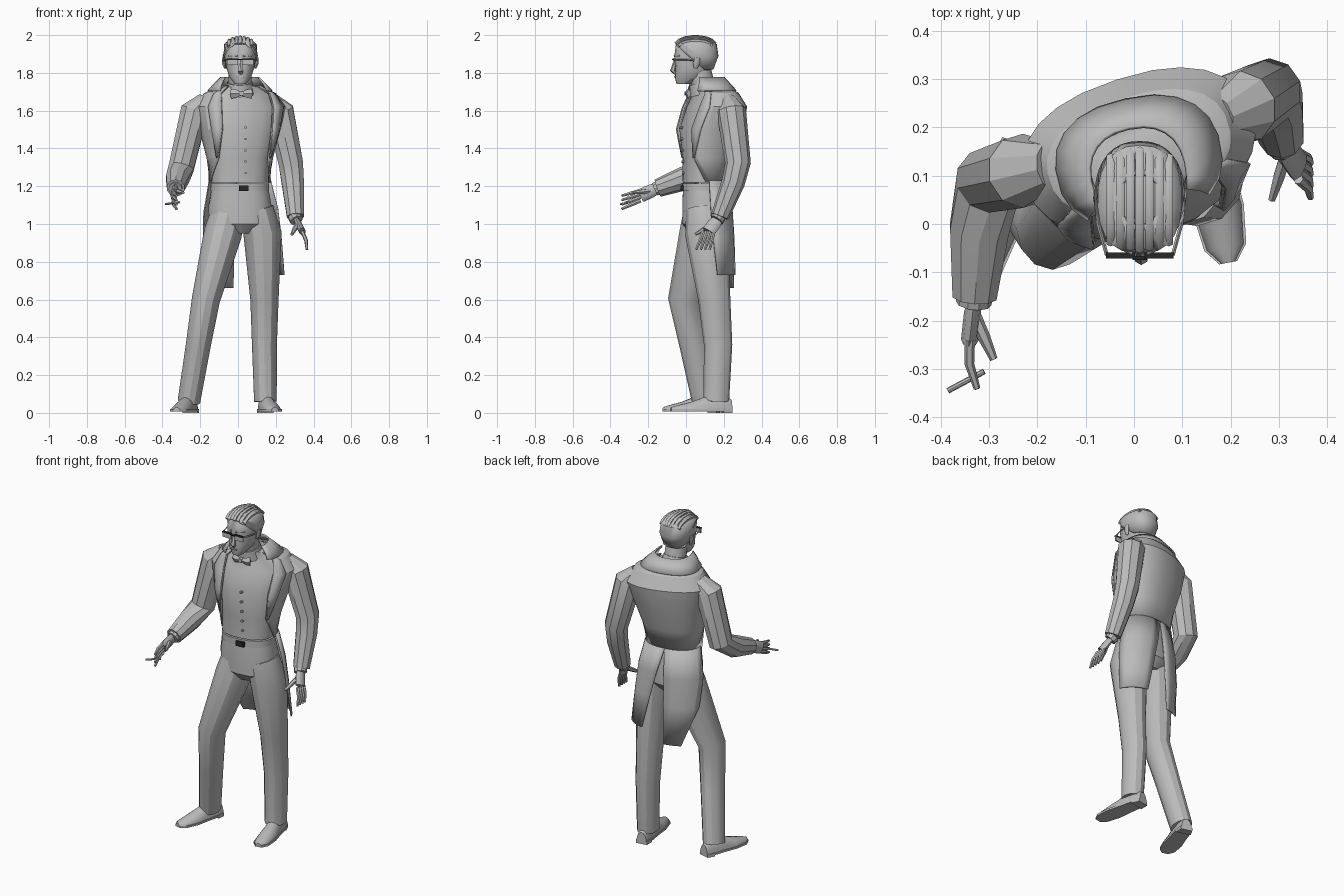
import bpy, bmesh, math
from mathutils import Matrix, Vector

cube = bpy.data.objects.get("Cube")
if cube:
    bpy.data.objects.remove(cube)

AXIS_X, AXIS_Y, AXIS_Z = Vector((1, 0, 0)), Vector((0, 1, 0)), Vector((0, 0, 1))


def material(name, level):
    mat = bpy.data.materials.new(name)
    mat.use_nodes = True
    colour = (level, level, level, 1)
    mat.diffuse_color = colour
    mat.node_tree.nodes["Principled BSDF"].inputs["Base Color"].default_value = colour
    return mat


GREY = material("plain grey", .5)
DARK = material("near black", .02)


def skin(name, rows, closed=True, thick=0, angle=30, mat=GREY):
    """Skin equal rows of points into a capped tube or an open sheet."""
    bm = bmesh.new()
    verts = [[bm.verts.new(point) for point in row] for row in rows]
    count = len(verts[0])
    for lower, upper in zip(verts, verts[1:]):
        for i in range(count if closed else count - 1):
            j = (i + 1) % count
            bm.faces.new((lower[i], lower[j], upper[j], upper[i]))
    if closed:
        bm.faces.new(verts[0])
        bm.faces.new(verts[-1])
    bmesh.ops.recalc_face_normals(bm, faces=bm.faces)
    mesh = bpy.data.meshes.new(name)
    bm.to_mesh(mesh)
    bm.free()
    mesh.materials.append(mat)
    ob = bpy.data.objects.new(name, mesh)
    bpy.context.collection.objects.link(ob)
    if thick:
        solid = ob.modifiers.new("thickness", "SOLIDIFY")
        solid.thickness, solid.offset = thick, 0
    bpy.ops.object.select_all(action="DESELECT")
    ob.select_set(True)
    bpy.context.view_layer.objects.active = ob
    bpy.ops.object.shade_smooth_by_angle(angle=math.radians(angle))


def oval(ring, degrees, grow=0):
    """Point on a squarish oval (centre, half width, half depth, turn), counted from the front."""
    centre, width, depth, turn = ring
    a = math.radians(degrees)
    side, back = math.sin(a), -math.cos(a)
    x = (width + grow) * math.copysign(abs(side) ** .85, side)
    y = (depth + grow) * math.copysign(abs(back) ** .85, back)
    return Vector(centre) + Matrix.Rotation(math.radians(turn), 3, "Z") @ Vector((x, y, 0))


def loft(name, rings, count=18, **look):
    skin(name, [[oval(ring, i * 360 / count) for i in range(count)] for ring in rings], **look)


def sheet(name, rings, spans, grow, count, **look):
    """Open cloth or hair hugging the rings between two angles per ring."""
    skin(name, [[oval(ring, start + (end - start) * i / count, grow) for i in range(count + 1)]
                for ring, (start, end) in zip(rings, spans)], closed=False, **look)


def around_back(edges):
    return [(edge, 360 - edge) for edge in edges]


def tube(name, path, radii, count=8, ref=AXIS_X, flat=1, **look):
    """Round or flattened limb along a path."""
    path = [Vector(point) for point in path]
    rows = []
    for i, (point, radius) in enumerate(zip(path, radii)):
        along = path[min(i + 1, len(path) - 1)] - path[max(i - 1, 0)]
        u = along.cross(ref).normalized()
        v = u.cross(along).normalized()
        turns = [k * math.tau / count for k in range(count)]
        rows.append([point + radius * (u * flat * math.cos(a) + v * math.sin(a)) for a in turns])
    skin(name, rows, **look)


def box(name, centre, size, mat=GREY):
    half = Vector(size) / 2
    corners = [(-1, -1), (1, -1), (1, 1), (-1, 1)]
    skin(name, [[Vector(centre) + Vector((a * half.x, b * half.y, c * half.z)) for a, b in corners]
                for c in (-1, 1)], mat=mat)


def trunk_ring(y, z, width, depth):
    """Body ring; the body twists more towards the shoulders."""
    return (.01, y, z), width, depth, min(18, 30 * (z - .95))


# Waistcoat and coat share the trunk rings, from the neck down
trunk = [trunk_ring(*ring) for ring in (
    (.12, 1.73, .09, .08), (.15, 1.69, .18, .1), (.155, 1.62, .23, .135),
    (.125, 1.5, .2, .15), (.105, 1.35, .16, .12), (.09, 1.22, .15, .105))]
loft("waistcoat", trunk)
opening = [50, 40, 32, 36, 48, 88]
sheet("tailcoat_body", trunk, around_back(opening), .012, 20, thick=.008, angle=20)
for label, side in (("left", 1), ("right", -1)):
    spans = [(side * edge, side * (edge + width)) for edge, width in zip(opening, (12, 16, 22, 20, 4))]
    sheet(label + "_lapel", trunk[:5], spans, .02, 2, thick=.006)
steps = (0, .5, 1)
collar = [((.01, .1 + .03 * f, 1.775 - .07 * f), .09 + .07 * f, .09 + .03 * f, 12) for f in steps]
sheet("coat_collar", collar, around_back([65 - 20 * f for f in steps]), .01, 16, thick=.008)


def coat_tail(label, side, length, front, vent):
    """Half of the skirt, narrowing from both edges as it falls."""
    falls = (0, .3, .6, 1)
    rings = [((.01 + .02 * f, .1, 1.23 - length * f), .15 + .06 * f ** .5, .105 + .04 * f ** .5, 8) for f in falls]
    spans = [(side * (90 + front * f * f), side * (180 - vent * f)) for f in falls]
    sheet(label + "_tail", rings, spans, .014, 6, thick=.006, angle=15)


coat_tail("left", 1, .5, 10, 25)
coat_tail("right", -1, .57, 58, 6)

# Trousers
loft("trouser_seat", [trunk_ring(*ring) for ring in (
    (.09, 1.21, .148, .103), (.1, 1.1, .167, .12), (.1, 1, .165, .12), (.1, .95, .07, .08))])
thickness = (.1, .115, .085, .075, .068)
tube("right_trouser_leg", [(-.05, .09, 1.08), (-.08, .08, .95), (-.17, -.01, .6), (-.21, .04, .36), (-.26, .1, .06)],
     thickness, 12, AXIS_Y, .88)
tube("left_trouser_leg", [(.1, .1, 1.08), (.13, .11, .95), (.14, .15, .6), (.14, .17, .36), (.145, .16, .06)],
     thickness, 12, AXIS_Y, .88)
loft("waistband", [trunk_ring(.09, z, .155, .11) for z in (1.215, 1.175)])
box("belt_buckle", (.03, -.02, 1.19), (.05, .02, .03), DARK)
for i in range(5):
    front = Vector((.04, -.015 - .004 * i, 1.27 + .06 * i))
    tube("waistcoat_button", [front + AXIS_Y * .02, front - AXIS_Y * .005], (.007, .007))


def shoe(label, heel, toe):
    """Upper, sole and heel block along the line from heel to toe."""
    heel, toe = Vector((*heel, 0)), Vector((*toe, 0))
    across = AXIS_Z.cross(toe - heel).normalized()
    profile = [(0, .03, .07), (.15, .04, .1), (.4, .043, .09), (.65, .05, .06), (.9, .04, .04), (1, .015, .03)]
    arc = [math.pi * i / 8 for i in range(9)]
    skin(label + "_shoe", [[heel.lerp(toe, f) + across * wide * math.cos(a) + AXIS_Z * (.015 + (high - .015) * math.sin(a))
                            for a in arc] for f, wide, high in profile], angle=40)
    for part, stations, low, top in (("sole", profile, .008, .02), ("heel", profile[:2], 0, .018)):
        edge = [(-1, low), (1, low), (1, top), (-1, top)]
        skin(label + "_" + part, [[heel.lerp(toe, f) + across * (wide + .004) * s + AXIS_Z * z for s, z in edge]
                                  for f, wide, high in stations])


shoe("right", (-.24, .17), (-.325, -.12))
shoe("left", (.135, .24), (.195, -.08))

# Sleeves
tube("right_sleeve", [(-.17, .12, 1.65), (-.23, .11, 1.6), (-.3, .09, 1.3), (-.32, -.01, 1.24), (-.33, -.15, 1.19)],
     (.05, .077, .07, .064, .048), 10, angle=25)
tube("left_sleeve", [(.17, .22, 1.65), (.22, .24, 1.6), (.28, .275, 1.32), (.29, .25, 1.22), (.305, .18, 1.04)],
     (.05, .078, .068, .062, .048), 10, angle=25)


def hand(label, wrist, knuckles, tip, thumb, fan):
    """Cuff, flattened palm, four bent fingers spread along fan, and a thumb."""
    wrist, knuckles, tip, thumb = map(Vector, (wrist, knuckles, tip, thumb))
    tube(label + "_cuff", [wrist.lerp(knuckles, -.15), wrist.lerp(knuckles, .15)], (.037, .037), 10, fan)
    tube(label + "_palm", [wrist, wrist.lerp(knuckles, .4), knuckles], (.028, .036, .036), 8, fan, .5, angle=45)
    bulge = AXIS_X * math.copysign(.008, wrist.x)
    for i in range(4):
        offset = fan * (i - 1.5) * .018
        start, end = knuckles + offset, tip + offset * 1.3
        tube(label + "_finger", [start, start.lerp(end, .5) + bulge, end], (.011, .01, .007), 6, fan, angle=45)
    root = wrist.lerp(knuckles, .35)
    tube(label + "_thumb", [root, root.lerp(thumb, .55), thumb], (.014, .013, .008), 6, fan, angle=45)


hand("right_hand", (-.33, -.15, 1.19), (-.34, -.24, 1.15), (-.325, -.34, 1.115), (-.29, -.28, 1.165), AXIS_Z)
hand("left_hand", (.305, .17, 1.03), (.34, .12, .96), (.365, .09, .865), (.285, .05, .945), -AXIS_Y)
tube("cigarette", [(-.385, -.345, 1.105), (-.31, -.305, 1.115)], (.006, .006), 8, AXIS_Z)

# Neck, shirt collar and bow tie
tube("neck", [(.01, .1, 1.69), (.012, .07, 1.82)], (.062, .062), 14)
tube("shirt_collar", [(.01, .1, 1.69), (.01, .085, 1.75)], (.08, .068), 14)
knot = Vector((.018, .005, 1.69))
box("bow_tie_knot", knot, (.02, .025, .022))
for side in (1, -1):
    outward = AXIS_X * side
    tube("bow_tie_wing", [knot, knot + outward * .03, knot + outward * .055 + AXIS_Y * .01],
         (.01, .022, .026), 4, AXIS_Z, .5)

# Head, with hair combed straight back
skull = [((.012, y, z), width, width * 1.33, 0) for y, z, width in (
    (-.01, 1.74, .03), (.02, 1.78, .06), (.04, 1.82, .072), (.05, 1.89, .084), (.05, 1.95, .078), (.05, 1.985, .035))]
loft("head", skull, angle=50)
sheet("hair", skull[2:], around_back((120, 75, 20, 5)), .006, 20, thick=.008, angle=50)
for i in range(-3, 4):
    sweep = [math.radians(a) for a in range(20, 161, 20)]
    tube("hair_lock", [(.012 + .02 * i, .05 - (.11 - .005 * abs(i)) * math.cos(a),
                        1.9 + (.09 - .002 * i * i) * math.sin(a) ** .5) for a in sweep],
         [.01] * len(sweep), 6, angle=60)

# Face, ears and glasses
tube("nose", [(.013, -.055, 1.87), (.015, -.07, 1.81), (.014, -.055, 1.8)], (.008, .015, .011), 6, angle=50)
box("mouth", (.013, -.057, 1.78), (.04, .014, .007))
box("glasses_bridge", (.012, -.07, 1.87), (.03, .008, .006), DARK)
for side in (1, -1):
    def face(x, y, z):
        return .012 + side * x, y, z

    tube("ear", [face(.08, .05, 1.825), face(.088, .055, 1.85), face(.09, .06, 1.88)], (.01, .018, .014),
         8, AXIS_Y, .5, angle=50)
    tube("brow", [face(.015, -.06, 1.89), face(.06, -.035, 1.89)], (.006, .005), 6, AXIS_Z)
    box("lens", face(.04, -.065, 1.858), (.058, .008, .03))
    box("glasses_rim", face(.04, -.065, 1.873), (.06, .012, .007), DARK)
    tube("glasses_arm", [face(.068, -.065, 1.87), face(.086, 0, 1.87), face(.092, .055, 1.865)], [.004] * 3, 4, AXIS_Z)
